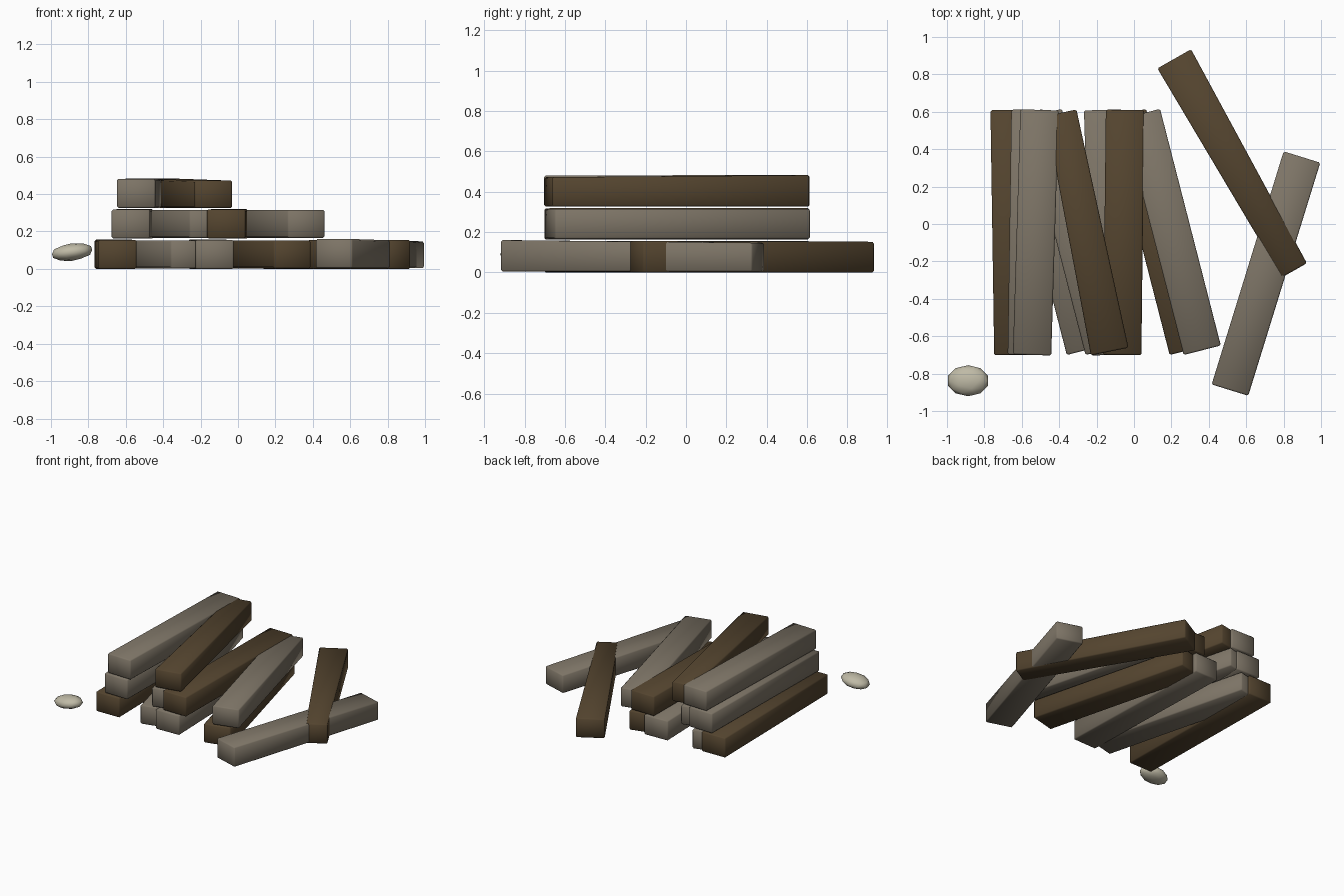
import bpy
import bmesh
from mathutils import Vector

old = bpy.data.objects.get("Cube")
if old:
    bpy.data.objects.remove(old, do_unlink=True)


def make_material(name, rgb):
    mat = bpy.data.materials.new(name)
    mat.use_nodes = True
    color = (*rgb, 1)
    mat.diffuse_color = color
    mat.node_tree.nodes["Principled BSDF"].inputs["Base Color"].default_value = color
    return mat


brown = make_material("dark brown wood", (0.088, 0.058, 0.028))
grey = make_material("weathered grey wood", (0.205, 0.175, 0.133))
cream = make_material("pale stone", (0.52, 0.49, 0.38))


def finish(name, bm, mat, angle):
    bmesh.ops.recalc_face_normals(bm, faces=bm.faces)
    mesh = bpy.data.meshes.new(name)
    bm.to_mesh(mesh)
    bm.free()
    mesh.materials.append(mat)
    obj = bpy.data.objects.new(name, mesh)
    bpy.context.collection.objects.link(obj)
    bpy.ops.object.select_all(action="DESELECT")
    obj.select_set(True)
    bpy.context.view_layer.objects.active = obj
    bpy.ops.object.shade_smooth_by_angle(angle=angle)
    return obj


def plank(name, mat, front, back, bottom, tops, widths=(0.205, 0.205)):
    """Squared timber between two end centres, with its own width and top at each end."""
    a, b = Vector(front), Vector(back)
    along = (b - a).normalized()
    side = Vector((along.y, -along.x))
    bm = bmesh.new()
    bmesh.ops.create_cube(bm, size=1)
    for v in bm.verts:
        end = 1 if v.co.y > 0 else 0
        p = (b if end else a) + side * v.co.x * widths[end]
        v.co = (p.x, p.y, tops[end] if v.co.z > 0 else bottom)
    bmesh.ops.bevel(bm, geom=bm.edges[:], offset=0.008, segments=1,
                    affect="EDGES", profile=0.5)
    return finish(name, bm, mat, 1.0)


# Stacked timbers: name, material, front centre x, back centre x, layer
straight = [
    ("lower_plank_outer", brown, -0.645, -0.665, 0),
    ("lower_plank_inner", grey, -0.125, -0.165, 0),
    ("middle_plank_outer", grey, -0.573, -0.553, 1),
    ("middle_plank_inner", brown, -0.063, -0.048, 1),
    ("top_plank_outer", grey, -0.545, -0.505, 2),
]
for name, mat, xf, xb, layer in straight:
    z = layer * 0.163
    plank(name, mat, (xf, -0.70), (xb, 0.61), z, (z + 0.155, z + 0.156))

# Timbers lying askew in the stack
slanted = [
    ("lower_askew_plank_outer", grey, -0.26, 0),
    ("lower_askew_plank_inner", brown, 0.29, 0),
    ("middle_askew_plank_outer", grey, -0.16, 1),
    ("middle_askew_plank_inner", grey, 0.365, 1),
]
for name, mat, xf, layer in slanted:
    z = layer * 0.163 + 0.003
    plank(name, mat, (xf, -0.675), (xf - 0.325, 0.59), z, (z + 0.149, z + 0.149))

plank("top_askew_plank", brown, (-0.13, -0.682), (-0.39, 0.595), 0.326,
      (0.472, 0.482), (0.205, 0.168))

# Two loose timbers crossing beside the stack
plank("loose_plank_grey", grey, (0.513, -0.888), (0.898, 0.358), 0.004, (0.16, 0.147))
plank("loose_plank_brown", brown, (0.857, -0.248), (0.215, 0.883), 0.0,
      (0.155, 0.152), (0.155, 0.207))

# Pebble
bm = bmesh.new()
bmesh.ops.create_icosphere(bm, subdivisions=2, radius=1)
for v in bm.verts:
    x, y, z = v.co
    v.co = (-0.887 + 0.113 * x, -0.838 + 0.083 * y, 0.09 + 0.047 * z + 0.012 * x)
finish("pebble", bm, cream, 1.0)
